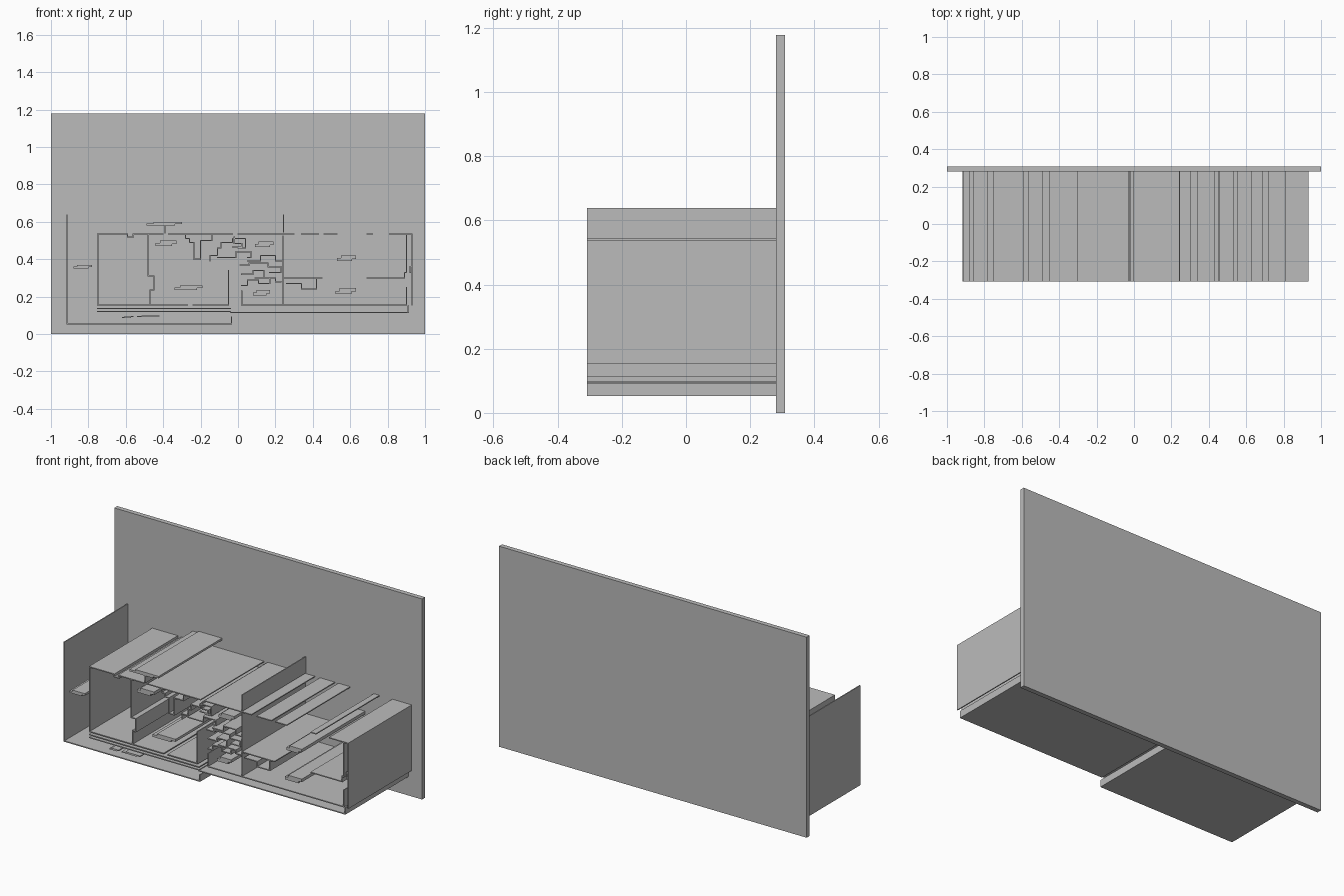
import bpy
import bmesh
from mathutils import Matrix, Vector

if "Cube" in bpy.data.objects:
    bpy.data.objects.remove(bpy.data.objects["Cube"])

# One plain grey for everything
grey = bpy.data.materials.new("plain grey")
grey.use_nodes = True
colour = (0.5, 0.5, 0.5, 1)
grey.diffuse_color = colour
grey.node_tree.nodes["Principled BSDF"].inputs["Base Color"].default_value = colour

FRONT, PLATE, BACK = -0.308, 0.28, 0.308
HALF = 0.003  # half of the wall thickness


def add_box(bm, low, high):
    low, high = Vector(low), Vector(high)
    size = Matrix.Diagonal((high - low).to_4d())
    bmesh.ops.create_cube(bm, size=1, matrix=Matrix.Translation((low + high) / 2) @ size)


def finish(name, bm):
    mesh = bpy.data.meshes.new(name)
    bm.to_mesh(mesh)
    bm.free()
    mesh.materials.append(grey)
    part = bpy.data.objects.new(name, mesh)
    bpy.context.collection.objects.link(part)
    return part


def wall(name, x, z, *turns):
    """Thin extruded wall; turns alternate between a new x and a new z, in hundredths."""
    bm = bmesh.new()
    for index, value in enumerate(turns):
        nx, nz = (x, value) if index % 2 else (value, z)
        if (nx, nz) != (x, z):
            add_box(bm,
                    (min(x, nx) / 100 - HALF, FRONT, min(z, nz) / 100 - HALF),
                    (max(x, nx) / 100 + HALF, PLATE, max(z, nz) / 100 + HALF))
        x, z = nx, nz
    return finish(name, bm)


def upright(name, x, low, high):
    return wall(name, x, low, x, high)


def level(name, z, *spans):
    """Row of separate flat strips at one height."""
    for number, (start, end) in enumerate(spans):
        wall(name + "_" + "abcdefgh"[number], start, z, end)


def bar(name, left, right, z, tall=3):
    """Solid bar with a stepped outline."""
    bm = bmesh.new()
    l, r, z, t = left / 100, right / 100, z / 100, tall / 100
    step = (r - l) / 5
    add_box(bm, (l, FRONT, z), (r - step, PLATE, z + t * 0.55))
    add_box(bm, (l + step, FRONT, z + t * 0.4), (r, PLATE, z + t))
    return finish(name, bm)


# Back plate
plate = bmesh.new()
add_box(plate, (-1, PLATE, 0), (1, BACK, 1.178))
finish("back_plate", plate)

# Outer shell
wall("left_outer_wall_and_floor", -91.5, 63.5, -91.5, 5.5, -3.5, 9)
wall("main_floor", -75, 12, -4, 11.5, 91, 15)
level("upper_floor", 13.7, (-75, -4))
level("room_floor", 15.5, (-75, -27), (-24, -5), (2, 90))
upright("left_room_wall", -75, 15.5, 53.5)
upright("right_outer_wall", 93, 15.5, 53.5)
wall("right_outer_wall_catch", 93, 33, 92, 36, 93)

# Roof strips
wall("left_roof", -75, 53.5, -59, 52, -56, 53.5, -40)
level("middle_roof", 53.5, (-37, -30), (-29, -3), (0, 24))
level("right_roof", 53.5, (24, 30), (34, 43), (46, 53), (69, 72), (81, 93))

# Dividing walls
wall("left_divider", -48, 53.5, -48, 31, -45, 23.5, -47, 15.5)
wall("centre_divider", -5, 15.5, -5, 34)
upright("tall_divider", 24, 15.5, 52.5)
upright("tall_divider_top", 24.3, 54.5, 63.5)
upright("right_inner_wall_top", 90, 33, 53.5)
wall("right_inner_wall_low", 90, 15.5, 90, 25)
wall("right_shelf", 69, 30, 89, 33, 90)
wall("middle_shelf", 24, 30, 45)
wall("middle_shelf_steps", 26, 27, 34, 24, 42, 29.5)

# Stepped partitions in the centre
wall("stair_left", -30, 53.5, -28, 51, -26, 49, -23.5, 40, -20, 50, -14, 53)
wall("stair_right", -15, 39, -15, 42, -11, 46, -9, 49, -3, 51, 4, 46, 0)
wall("alcove", -11, 41, -1, 44, 7, 41, 5)
wall("alcove_ledge", -3, 46.5, 2, 48.5, -2, 52)
wall("nook_upper", 5, 39, 12, 42, 20, 39, 24)
wall("nook_middle", 1, 37, 6, 38, 16, 36, 23, 33, 17)
wall("nook_lower", 2, 32, 8, 34, 14, 30, 20, 28, 23)
wall("nook_base", 2, 26, 5, 29, 11, 27, 17, 30, 9)
upright("nook_post", 2, 15.5, 23)

# Small solid bars
wall("top_rail_post", -39, 54, -39, 58)
bar("top_rail", -49, -30, 58, 2)
bar("upper_left_bar", -44, -33, 47)
bar("outer_left_bar", -88, -78, 35, 2)
bar("lower_left_bar", -34, -19, 23.5, 2.5)
bar("upper_centre_bar", 9, 19, 46.5)
bar("lower_centre_bar", 8, 17, 20.5)
bar("upper_right_bar", 53, 63, 39)
bar("lower_right_bar", 52, 63, 21.5)
bar("floor_bar_left", -62, -56, 8.7, 1)
bar("floor_bar_right", -54, -42, 9, 1)
